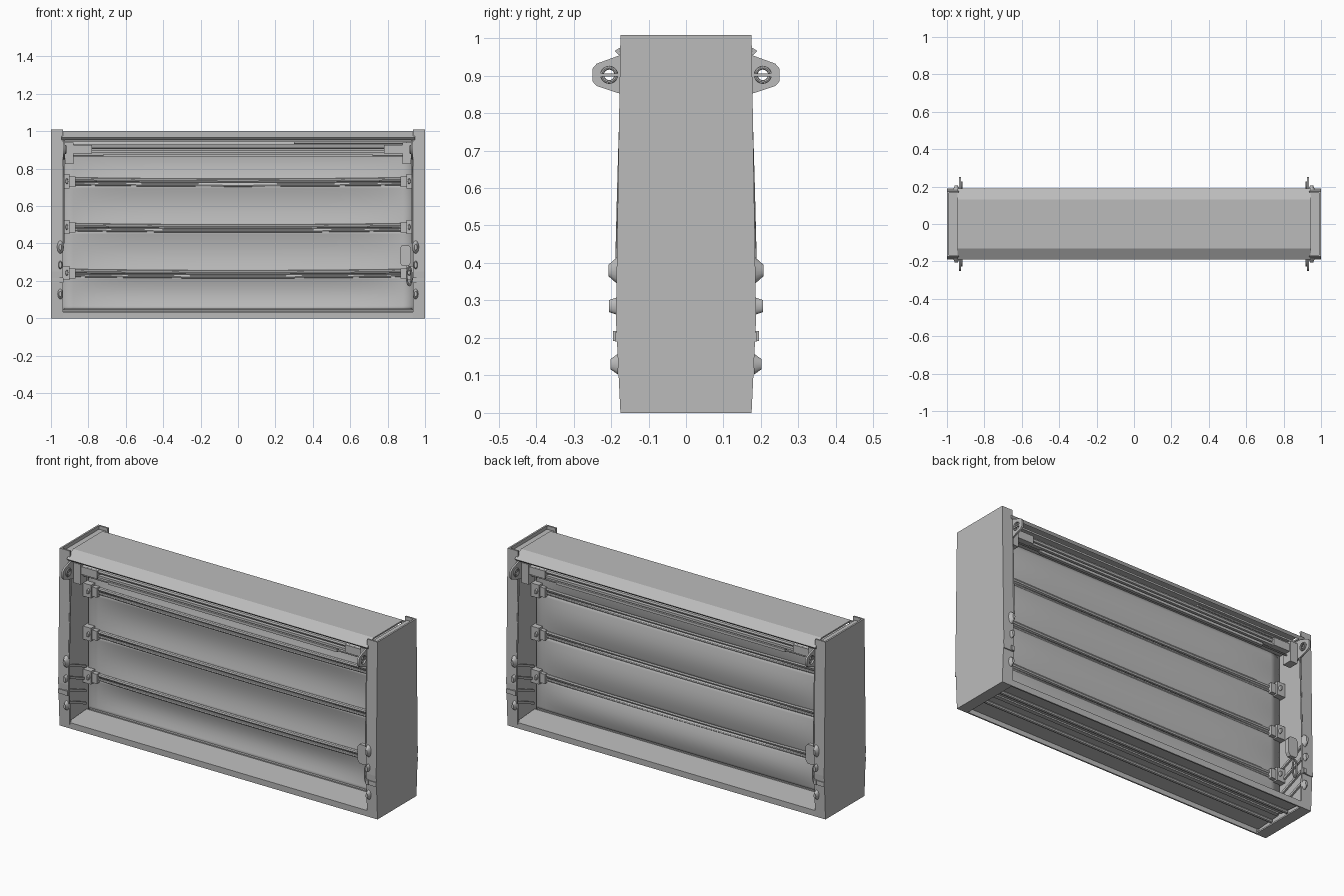
import bpy, bmesh, math

if "Cube" in bpy.data.objects:
    bpy.data.objects.remove(bpy.data.objects["Cube"])

grey = bpy.data.materials.new("light_grey")
grey.diffuse_color = (0.5, 0.5, 0.5, 1)
grey.use_nodes = True
grey.node_tree.nodes["Principled BSDF"].inputs["Base Color"].default_value = grey.diffuse_color


def finish(name, bm, smooth=False):
    bmesh.ops.recalc_face_normals(bm, faces=bm.faces)
    me = bpy.data.meshes.new(name)
    bm.to_mesh(me)
    bm.free()
    return add(name, me, smooth)


def add(name, me, smooth=False):
    if not me.materials:
        me.materials.append(grey)
    ob = bpy.data.objects.new(name, me)
    bpy.context.collection.objects.link(ob)
    if smooth:
        bpy.ops.object.select_all(action='DESELECT')
        ob.select_set(True)
        bpy.context.view_layer.objects.active = ob
        bpy.ops.object.shade_smooth_by_angle(angle=math.radians(40))
    return ob


def prism(name, pts, x0, x1):
    """Extrude a (y, z) outline from x0 to x1."""
    bm = bmesh.new()
    f = bm.faces.new([bm.verts.new((x0, y, z)) for y, z in pts])
    r = bmesh.ops.extrude_face_region(bm, geom=[f])
    for v in r["geom"]:
        if isinstance(v, bmesh.types.BMVert):
            v.co.x = x1
    return finish(name, bm)


def box(name, x0, x1, y0, y1, z0, z1):
    return prism(name, [(y0, z0), (y1, z0), (y1, z1), (y0, z1)], x0, x1)


def from_curve(name, cu, smooth, rot=(0, 0, 0), loc=(0, 0, 0)):
    tmp = bpy.data.objects.new("tmp", cu)
    bpy.context.collection.objects.link(tmp)
    dg = bpy.context.evaluated_depsgraph_get()
    me = bpy.data.meshes.new_from_object(tmp.evaluated_get(dg))
    bpy.data.objects.remove(tmp)
    ob = add(name, me, smooth)
    ob.rotation_euler, ob.location = rot, loc
    return ob


def tube(name, pts, r, closed=False):
    cu = bpy.data.curves.new(name, 'CURVE')
    cu.dimensions = '3D'
    cu.bevel_depth, cu.bevel_resolution, cu.use_fill_caps = r, 2, True
    sp = cu.splines.new('POLY')
    sp.points.add(len(pts) - 1)
    for p, c in zip(sp.points, pts):
        p.co = (*c, 1)
    sp.use_cyclic_u = closed
    return from_curve(name, cu, True)


def stud(name, x, y, z, s, r1, r2, h):
    """Tapered stud pointing along s*y."""
    bm = bmesh.new()
    bmesh.ops.create_cone(bm, cap_ends=True, segments=16, radius1=r1, radius2=r2, depth=h)
    for v in bm.verts:
        a, b, c = v.co
        v.co = (x + a * 0.5, y + s * (c + h / 2), z + b)
    finish(name, bm, True)


# membrane panels with a slight belly between the rods
joints = [0.04, 0.235, 0.48, 0.725, 0.95]
bm = bmesh.new()
nx, nz = 32, 8
for z0, z1 in zip(joints, joints[1:]):
    rows = []
    for j in range(nz + 1):
        t = j / nz
        row = []
        for i in range(nx + 1):
            u = -1 + 2 * i / nx
            sag = 0.02 * math.sin(math.pi * t) * (1 - u ** 6)
            row.append(bm.verts.new((0.94 * u, sag, z0 + (z1 - z0) * t)))
        rows.append(row)
    for a, b in zip(rows, rows[1:]):
        for i in range(nx):
            bm.faces.new((a[i], a[i + 1], b[i + 1], b[i]))
panel = finish("membrane", bm, True)
mod = panel.modifiers.new("thickness", 'SOLIDIFY')
mod.thickness, mod.offset = 0.004, 0

# paired rods with end clamps
for z in joints[1:4]:
    for dz, r in ((0.010, 0.011), (-0.014, 0.008)):
        tube("cross_rod", [(0.93 * u, 0, z + dz + 0.008 * u * u)
                           for u in (-1, -.75, -.5, -.25, 0, .25, .5, .75, 1)], r)
    for s in (-1, 1):
        box("rod_clamp", s * 0.87, s * 0.90, -0.025, 0.025, z - 0.022, z + 0.032)
        box("clamp_foot", s * 0.90, s * 0.955, -0.035, 0.035, z - 0.03, z + 0.045)
        for f in (-1, 1):
            stud("clamp_bolt", s * 0.915, f * 0.03, z + 0.008, f, 0.016, 0.012, 0.02)

# side posts
outline = [(0.175, 0), (0.187, 0.25), (0.175, 1.008)]
post = outline + [(-y, z) for y, z in reversed(outline)]
for s in (-1, 1):
    prism("post_outer_plate", post, s * 0.99, s)
    box("post_inner_web", s * 0.95, s * 0.956, -0.17, 0.17, 0, 0.985)
    box("post_bottom_cap", s * 0.935, s * 0.995, -0.174, 0.174, 0, 0.008)
    box("post_top_cap", s * 0.945, s * 0.995, -0.17, 0.17, 0.98, 0.988)
    for f in (-1, 1):
        strip = [(f * y, z) for y, z in outline]
        strip += [(f * (y - 0.01), z) for y, z in reversed(outline)]
        prism("post_flange", strip, s * 0.935, s)
        box("flange_strap", s * 0.934, s * 1.0, f * 0.18, f * 0.19, 0.19, 0.215)
        box("strap_latch", s * 0.937, s * 0.955, f * 0.18, f * 0.195, 0.192, 0.218)
        # rounded studs on the flange
        for z, r1, r2, h in ((0.38, 0.038, 0.015, 0.026), (0.285, 0.024, 0.016, 0.024),
                             (0.13, 0.028, 0.014, 0.02)):
            stud("flange_stud", s * 0.95, f * 0.181, z, f, r1, r2, h)
        # sloping guide slats on the inner web
        for k in range(4):
            z = 0.36 - 0.07 * k
            prism("guide_slat", [(f * 0.165, z), (f * 0.165, z - 0.014),
                                 (f * 0.02, z - 0.074), (f * 0.02, z - 0.06)],
                  s * 0.94, s * 0.952)
        tube("cable", [(s * 0.93, f * 0.172, 0.87), (s * 0.932, f * 0.18, 0.6),
                       (s * 0.932, f * 0.185, 0.40)], 0.004)

# folded top cover
half = [(0, 1.002), (0.132, 1.002), (0.19, 0.966), (0.178, 0.954)]
inner = [(0.172, 0.962), (0.179, 0.967), (0.13, 0.994), (0, 0.994)]
for f in (-1, 1):
    prism("top_cover", [(f * y, z) for y, z in half + inner], -0.945, 0.945)
box("header_channel", -0.945, 0.945, -0.15, 0.15, 0.943, 0.953)

# header rails, rollers and end brackets
for f in (-1, 1):
    y = f * 0.13
    tube("roller", [(-0.9, y, 0.917), (0.9, y, 0.917)], 0.013)
    tube("roller_sleeve", [(-0.3 * f, y, 0.938), (0.9, y, 0.938)] if f < 0 else
         [(-0.9, y, 0.938), (-0.3, y, 0.938)], 0.007)
    box("header_rail", -0.9, 0.9, y - 0.012, y + 0.012, 0.885, 0.898)
    box("tension_bar", -0.72, 0.72, y - 0.009, y + 0.009, 0.862, 0.877)
    tube("tension_wire", [(-0.9, y, 0.868), (0.9, y, 0.868)], 0.004)
    for s in (-1, 1):
        box("roller_block", s * 0.78, s * 0.88, y - 0.022, y + 0.022, 0.882, 0.926)
        box("end_bracket", s * 0.88, s * 0.925, y - 0.028, y + 0.028, 0.825, 0.94)
        # lifting lug: plate with a round eye and a cross bar
        cu = bpy.data.curves.new("lug", 'CURVE')
        cu.dimensions, cu.fill_mode, cu.extrude = '2D', 'BOTH', 0.005
        plate = [(0.12, 0.955), (0.18, 0.953), (0.238, 0.932), (0.25, 0.918), (0.25, 0.885),
                 (0.238, 0.872), (0.18, 0.853), (0.12, 0.845)]
        eye = [(0.205 + 0.023 * math.cos(a * math.pi / 10),
                0.902 + 0.023 * math.sin(a * math.pi / 10)) for a in range(20)]
        for loop in (plate, eye):
            sp = cu.splines.new('POLY')
            sp.points.add(len(loop) - 1)
            for p, (a, b) in zip(sp.points, loop):
                p.co = (f * a, b, 0, 1)
            sp.use_cyclic_u = True
        from_curve("lifting_lug", cu, False, (math.pi / 2, 0, math.pi / 2), (s * 0.93, 0, 0))
        box("lug_bar", s * 0.927, s * 0.933, f * 0.18, f * 0.23, 0.898, 0.906)
        ring = [(s * 0.922, f * (0.205 + 0.019 * math.cos(a * math.pi / 8)),
                 0.902 + 0.019 * math.sin(a * math.pi / 8)) for a in range(16)]
        tube("lug_ring", ring, 0.005, True)

# folded bottom tray, open underneath
for f in (-1, 1):
    tray = [(0.175, 0), (0.176, 0.034), (0.01, 0.046), (0.01, 0.038), (0.168, 0.027), (0.167, 0)]
    prism("bottom_tray", [(f * y, z) for y, z in tray], -0.945, 0.945)
    tube("tray_stiffener", [(-0.94, f * 0.06, 0.024), (0.94, f * 0.06, 0.024)], 0.01)
box("membrane_foot", -0.93, 0.93, -0.012, 0.012, 0.03, 0.052)

# pull plate and snap hook, one on each face at opposite ends
for f in (-1, 1):
    x, y = -f * 0.895, f * 0.15
    bm = bmesh.new()
    shape = [(-.018, .39), (.018, .39), (.03, .375), (.03, .30), (.018, .28), (-.018, .28),
             (-.03, .30), (-.03, .375)]
    face = bm.faces.new([bm.verts.new((x + a, y - 0.012, z)) for a, z in shape])
    ext = bmesh.ops.extrude_face_region(bm, geom=[face])["geom"]
    bmesh.ops.translate(bm, vec=(0, 0.024, 0),
                        verts=[v for v in ext if isinstance(v, bmesh.types.BMVert)])
    finish("pull_plate", bm)
    loop = [(-f * 0.915 + 0.013 * math.cos(a * math.pi / 8), y,
             0.225 + 0.05 * math.sin(a * math.pi / 8)) for a in range(16)]
    tube("snap_hook", loop, 0.005, True)
